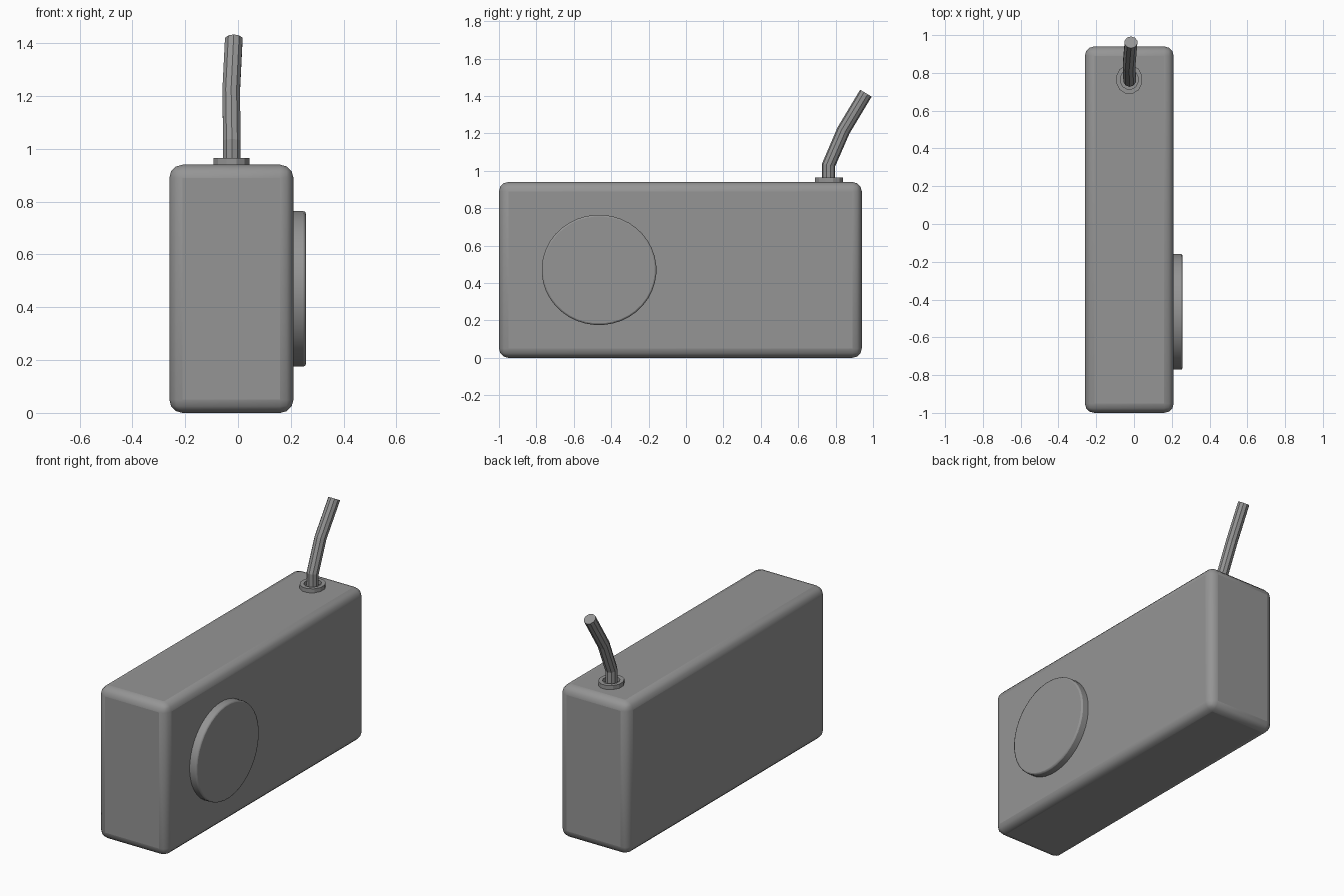
import bpy, bmesh, math
from mathutils import Matrix, Vector

cube = bpy.data.objects.get("Cube")
if cube:
    bpy.data.objects.remove(cube, do_unlink=True)

grey = bpy.data.materials.new("mid_grey")
grey.use_nodes = True
grey.diffuse_color = (0.3, 0.3, 0.3, 1)
grey.node_tree.nodes["Principled BSDF"].inputs["Base Color"].default_value = (0.3, 0.3, 0.3, 1)


def finish(name, bm, bevel=0, segments=3, smooth=None):
    bmesh.ops.recalc_face_normals(bm, faces=bm.faces)
    mesh = bpy.data.meshes.new(name)
    bm.to_mesh(mesh)
    bm.free()
    mesh.materials.append(grey)
    obj = bpy.data.objects.new(name, mesh)
    bpy.context.collection.objects.link(obj)
    if bevel:
        mod = obj.modifiers.new("rounded_edges", "BEVEL")
        mod.width = bevel
        mod.segments = segments
        mod.limit_method = "ANGLE"
    if smooth:
        bpy.ops.object.select_all(action="DESELECT")
        obj.select_set(True)
        bpy.context.view_layer.objects.active = obj
        bpy.ops.object.shade_smooth_by_angle(angle=math.radians(smooth))
    return obj


def loft(bm, rings, closed=False):
    """Skin equal-sized vertex rings, then cap them or join them end to end."""
    rings = [[bm.verts.new(p) for p in ring] for ring in rings]
    pairs = list(zip(rings, rings[1:]))
    if closed:
        pairs.append((rings[-1], rings[0]))
    else:
        bm.faces.new(rings[0])
        bm.faces.new(rings[-1])
    for low, high in pairs:
        for i in range(len(low)):
            j = (i + 1) % len(low)
            bm.faces.new((low[i], low[j], high[j], high[i]))


def circle(center, u, v, sides):
    angles = [math.tau * (i + 0.5) / sides for i in range(sides)]
    return [center + u * math.cos(a) + v * math.sin(a) for a in angles]


X, Y, Z = Matrix.Identity(3)

# Rounded box body
bm = bmesh.new()
bmesh.ops.create_cube(bm, size=1, matrix=Matrix.Translation((-0.025, -0.03, 0.47))
                      @ Matrix.Diagonal((0.47, 1.94, 0.94, 1)))
finish("body", bm, bevel=0.05, smooth=35)

# Round dial on the +x side
bm = bmesh.new()
loft(bm, [circle(Vector((x, -0.465, 0.47)), Y * 0.307, Z * 0.295, 40) for x in (0.18, 0.257)])
finish("side_dial", bm, bevel=0.009, segments=2, smooth=35)

# Collar ring around the cable
base = Vector((-0.025, 0.765, 0))
bm = bmesh.new()
loft(bm, [circle(base + Z * z, X * r, Y * r * 1.1, 12)
          for r, z in ((0.071, 0.93), (0.071, 0.965), (0.048, 0.965), (0.048, 0.93))], closed=True)
finish("cable_collar", bm)

# Bent cable, with mitred rings at each bend
path = [Vector(p) for p in ((-0.023, 0.762, 0.9), (-0.023, 0.762, 1.03),
                            (-0.026, 0.842, 1.215), (-0.016, 0.962, 1.415))]
rings = []
for i, point in enumerate(path):
    before = (point - path[max(i - 1, 0)]).normalized()
    after = (path[min(i + 1, len(path) - 1)] - point).normalized()
    across = X.cross((before + after).normalized())
    rings.append(circle(point, X * 0.035, -across * 0.036, 10))
bm = bmesh.new()
loft(bm, rings)
finish("cable", bm)
